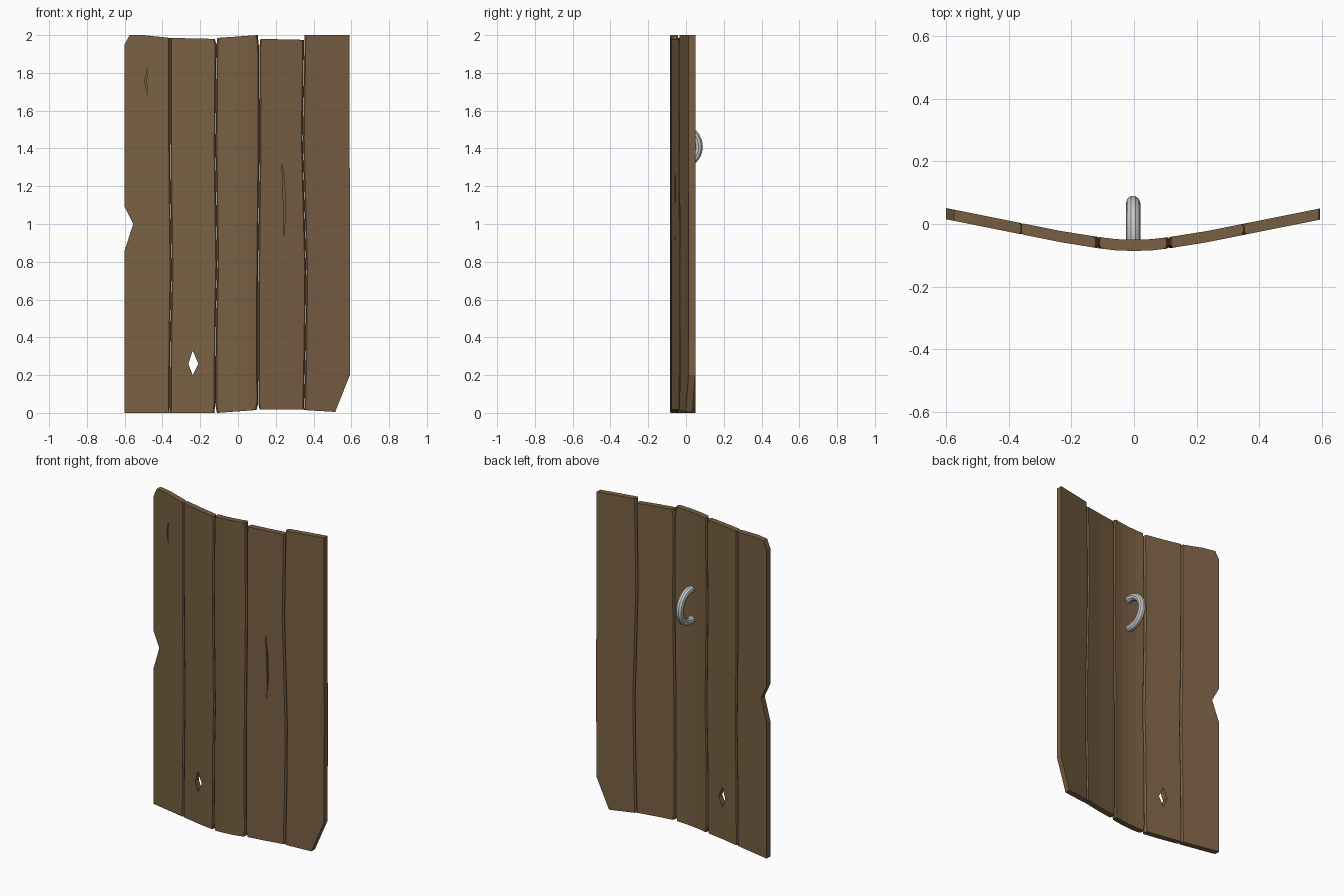
import bpy, bmesh, math

if "Cube" in bpy.data.objects:
    bpy.data.objects.remove(bpy.data.objects["Cube"])

T = 0.018      # half thickness of the boards
BEV = 0.007    # chamfer along the seams

wood = bpy.data.materials.new("wood")
wood.diffuse_color = (0.19, 0.115, 0.055, 1)
wood.use_nodes = True
wood.node_tree.nodes["Principled BSDF"].inputs["Base Color"].default_value = wood.diffuse_color

# Curve of the shield, |x| -> y of the board centre
CURVE = [(0, -.068), (.055, -.0665), (.11, -.06), (.235, -.04),
         (.355, -.016), (.48, .009), (.62, .037)]


def bend(x):
    x = abs(x)
    for (a, ya), (b, yb) in zip(CURVE, CURVE[1:]):
        if x <= b:
            return ya + (yb - ya) * (x - a) / (b - a)
    return CURVE[-1][1]


def prism(name, rings, cuts=(), curved=True):
    """Stack of outlines: rings = [(y, [(x, z), ...]), ...] from front to back."""
    bm = bmesh.new()
    vs = [[bm.verts.new((x, y, z)) for x, z in pts] for y, pts in rings]
    n = len(vs[0])
    bm.faces.new(vs[0])
    bm.faces.new(vs[-1][::-1])
    for a, b in zip(vs, vs[1:]):
        for i in range(n):
            j = (i + 1) % n
            bm.faces.new((a[i], b[i], b[j], a[j]))
    for x in cuts:
        bmesh.ops.bisect_plane(bm, geom=bm.verts[:] + bm.edges[:] + bm.faces[:],
                               plane_co=(x, 0, 0), plane_no=(1, 0, 0))
    if curved:
        for v in bm.verts:
            v.co.y += bend(v.co.x)
    bmesh.ops.recalc_face_normals(bm, faces=bm.faces[:])
    me = bpy.data.meshes.new(name)
    bm.to_mesh(me)
    bm.free()
    ob = bpy.data.objects.new(name, me)
    bpy.context.collection.objects.link(ob)
    me.materials.append(wood)
    return ob


def plank(name, left, right, cuts, left_seam=True, right_seam=True, top=()):
    """left and right edges run bottom to top; seam edges get chamfered."""
    def outline(inset):
        dl = 0.0005 + inset if left_seam else 0
        dr = 0.0005 + inset if right_seam else 0
        return ([(x + dl, z) for x, z in left] + list(top) +
                [(x - dr, z) for x, z in reversed(right)])
    return prism(name, [(-T, outline(BEV)), (-T + .009, outline(0)),
                        (T - .009, outline(0)), (T, outline(BEV))], cuts)


def carve(ob, pts, y0, y1):
    cutter = prism("cutter", [(y0, pts), (y1, pts)], curved=False)
    cutter.hide_render = True
    m = ob.modifiers.new("carve", 'BOOLEAN')
    m.operation, m.solver, m.object = 'DIFFERENCE', 'EXACT', cutter
    bpy.context.view_layer.objects.active = ob
    bpy.ops.object.modifier_apply(modifier=m.name)
    bpy.data.objects.remove(cutter)


# Wavy seams between neighbouring boards: (x, z) without the end points
S1 = [(-.358, .4), (-.352, .75), (-.359, 1.3)]
S2 = [(-.117, .5), (-.110, .78), (-.119, 1.4)]
S3 = [(.106, .45), (.107, .8), (.114, 1.4)]
S4 = [(.357, .35), (.361, .75), (.343, 1.45)]

# Five boards
p1 = plank("plank_1",
           [(-.6, 0), (-.6, .86), (-.555, 1.0), (-.6, 1.09), (-.6, 1.95), (-.575, 2.0)],
           [(-.361, 0)] + S1 + [(-.36, 1.985)], [-.48], left_seam=False,
           top=[(-.5, 2.0)])
p2 = plank("plank_2", [(-.361, 0)] + S1 + [(-.36, 1.985)],
           [(-.125, 0), (-.12, .04)] + S2 + [(-.114, 1.95), (-.122, 1.98)], [-.235])
p3 = plank("plank_3", [(-.112, 0), (-.12, .04)] + S2 + [(-.114, 1.95), (-.11, 1.985)],
           [(.098, .015), (.107, .05)] + S3 + [(.112, 1.93), (.105, 2.0)], [-.055, 0, .055])
p4 = plank("plank_4", [(.114, .018), (.107, .05)] + S3 + [(.112, 1.93), (.118, 1.98)],
           [(.35, .018)] + S4 + [(.35, 1.975)], [.235])
p5 = plank("plank_5", [(.35, .015)] + S4 + [(.352, 2.0)],
           [(.515, .005), (.592, .2), (.594, .9), (.591, 1.4), (.591, 2.0)], [.48],
           right_seam=False)

# Through hole and two shallow cracks on the front
carve(p2, [(-.263, .26), (-.24, .33), (-.21, .26), (-.24, .2)], -.2, .2)
carve(p1, [(-.495, 1.755), (-.48, 1.825), (-.484, 1.755), (-.48, 1.68)], -.1, .005)
carve(p4, [(.232, 1.335), (.247, 1.2), (.251, 1.05), (.24, .91), (.243, 1.05), (.237, 1.2)],
      -.15, -.044)

# Handle on the back
cu = bpy.data.curves.new("handle_path", 'CURVE')
cu.dimensions = '3D'
cu.bevel_depth = 0.023
cu.bevel_resolution = 3
cu.use_fill_caps = True
N = 20
sp = cu.splines.new('POLY')
sp.points.add(N)
for i in range(N + 1):
    a = math.radians(-105 + 210 * i / N)
    sp.points[i].co = (-.003, -.031 + .098 * math.cos(a), 1.41 + .098 * math.sin(a), 1)
handle = bpy.data.objects.new("handle", cu)
bpy.context.collection.objects.link(handle)
bpy.ops.object.select_all(action='DESELECT')
handle.select_set(True)
bpy.context.view_layer.objects.active = handle
bpy.ops.object.convert(target='MESH')
bpy.ops.object.shade_smooth_by_angle()
